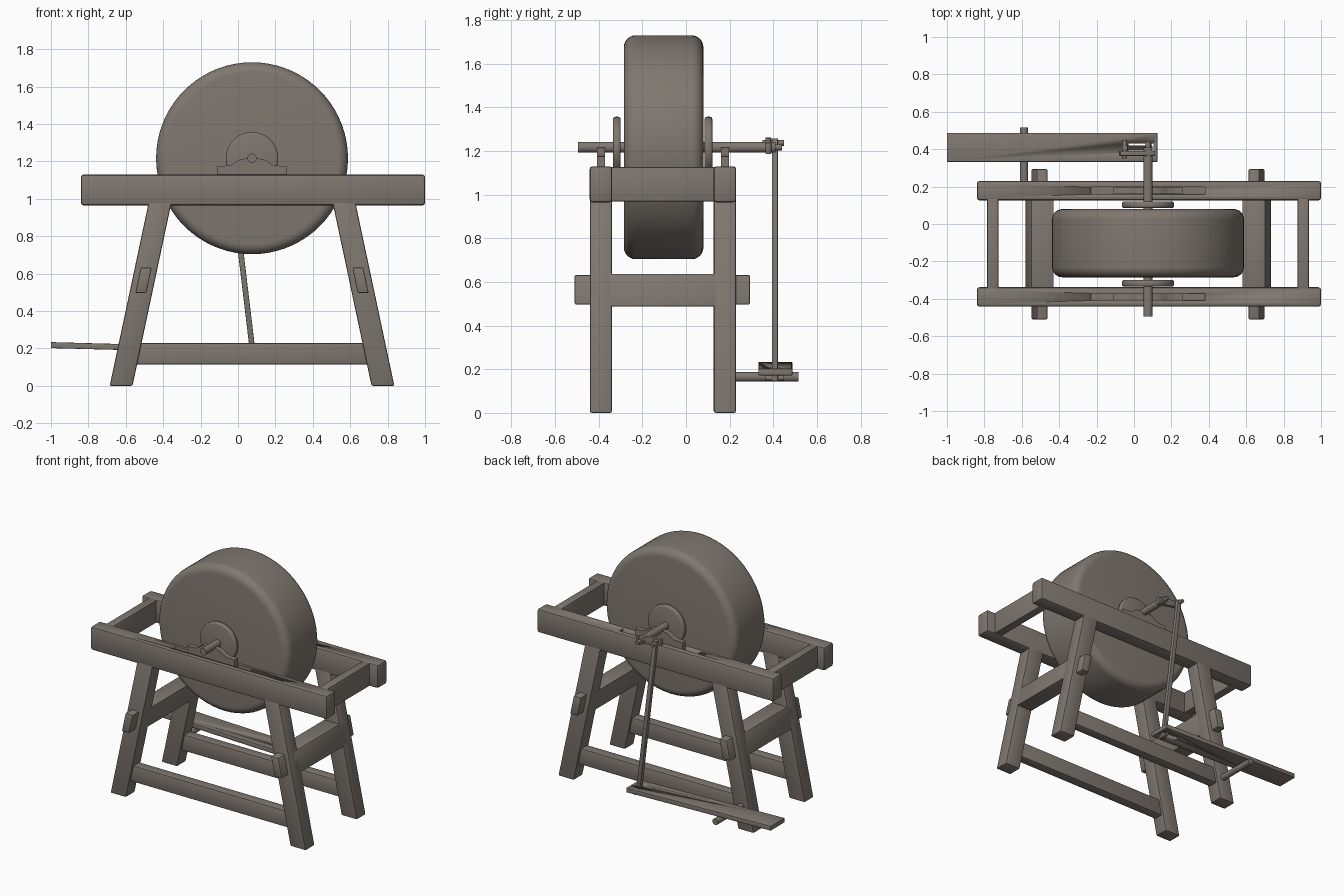
import bpy, bmesh, math
from mathutils import Matrix, Vector

if "Cube" in bpy.data.objects:
    bpy.data.objects.remove(bpy.data.objects["Cube"])

CX = 0.075                      # wheel / frame centre in x
AXLE_Z = 1.217
YF, YB = -0.39, 0.178           # centre lines of front and back frames

mat = bpy.data.materials.new("weathered grey brown")
mat.diffuse_color = (0.215, 0.187, 0.162, 1)
mat.use_nodes = True
mat.node_tree.nodes["Principled BSDF"].inputs["Base Color"].default_value = mat.diffuse_color


def finish(name, bm, bevel=0.0, segs=2, caps_only=False):
    bmesh.ops.recalc_face_normals(bm, faces=bm.faces)
    if bevel:
        edges = [e for e in bm.edges
                 if not caps_only or any(len(f.verts) > 4 for f in e.link_faces)]
        bmesh.ops.bevel(bm, geom=edges, offset=bevel, segments=segs,
                        profile=0.5, affect='EDGES', clamp_overlap=True)
    me = bpy.data.meshes.new(name)
    bm.to_mesh(me)
    bm.free()
    for p in me.polygons:
        p.use_smooth = True
    me.set_sharp_from_angle(angle=math.radians(35))
    me.materials.append(mat)
    ob = bpy.data.objects.new(name, me)
    bpy.context.collection.objects.link(ob)
    return ob


def prism(name, pts, y0, y1, bevel=0.0):
    """Extrude an x-z outline from y0 to y1."""
    bm = bmesh.new()
    f = bm.faces.new([bm.verts.new((x, y0, z)) for x, z in pts])
    r = bmesh.ops.extrude_face_region(bm, geom=[f])
    bmesh.ops.translate(bm, vec=(0, y1 - y0, 0),
                        verts=[v for v in r["geom"] if isinstance(v, bmesh.types.BMVert)])
    return finish(name, bm, bevel)


def box(name, x0, x1, y0, y1, z0, z1, bevel=0.0):
    return prism(name, [(x0, z0), (x1, z0), (x1, z1), (x0, z1)], y0, y1, bevel)


def disc(name, x, z, r, y0, y1, n=24, bevel=0.0, segs=3):
    """Cylinder lying along y."""
    bm = bmesh.new()
    m = Matrix.Translation((x, (y0 + y1) / 2, z)) @ Matrix.Rotation(math.pi / 2, 4, 'X')
    bmesh.ops.create_cone(bm, cap_ends=True, segments=n, radius1=r, radius2=r,
                          depth=y1 - y0, matrix=m)
    return finish(name, bm, bevel, segs, True)


def cut(ob, cutter):
    cutter.hide_render = True
    cutter.hide_viewport = False
    cutter.display_type = 'WIRE'
    m = ob.modifiers.new("cut", 'BOOLEAN')
    m.operation = 'DIFFERENCE'
    m.solver = 'EXACT'
    m.object = cutter


def leg_x(z, off, side):
    """x on a splayed leg at height z, off = distance from the leg's centre line."""
    return CX + side * (0.70 - 0.2124 * z + off)


def slanted(z0, z1, w, side):
    return [(leg_x(z0, -w, side), z0), (leg_x(z0, w, side), z0),
            (leg_x(z1, w, side), z1), (leg_x(z1, -w, side), z1)]


# grinding wheel, axle and flanges
disc("grinding_wheel", CX, AXLE_Z, 0.513, -0.285, 0.08, 72, 0.055, 6)
disc("axle", CX, AXLE_Z, 0.025, -0.495, 0.41)
disc("axle_tip", CX, AXLE_Z, 0.014, 0.40, 0.44, 16)
for label, y in (("front", -0.317), ("back", 0.103)):
    disc(label + "_flange", CX, AXLE_Z, 0.14, y - 0.018, y + 0.018, 48, 0.012)

# both side frames: slotted rail, bearing block, lower stretcher, legs
half = [(0.185, 1.09), (0.185, 1.175), (0.12, 1.178), (0.095, 1.19),
        (0.075, 1.207), (0.04, 1.215)]
block = [(CX + x, z) for x, z in half] + [(CX - x, z) for x, z in reversed(half)]
for label, y in (("front", YF), ("back", YB)):
    rail = box(label + "_rail", -0.84, 1.0, y - 0.052, y + 0.052, 0.965, 1.13, 0.014)
    cut(rail, box(label + "_slot_cutter", -0.23, 0.38, y - 0.019, y + 0.019, 1.10, 1.2))
    prism(label + "_bearing_block", block, y - 0.018, y + 0.018)
    box(label + "_lower_stretcher", CX - 0.65, CX + 0.65, y - 0.035, y + 0.035,
        0.115, 0.23, 0.008)
    for sname, s in (("left", -1), ("right", 1)):
        prism(f"{label}_{sname}_leg", slanted(0, 1.0, 0.061, s),
              y - 0.051, y + 0.051, 0.009)

# cross members: rail ends, upper stretchers and their through tenons
for sname, s in (("left", -1), ("right", 1)):
    x = CX + s * 0.83
    box(sname + "_end_bar", x - 0.03, x + 0.03, YF, YB, 0.968, 1.127, 0.006)
    prism(sname + "_cross_stretcher", slanted(0.487, 0.637, 0.061, s), YF, YB, 0.006)
    prism(sname + "_through_tenon", slanted(0.497, 0.632, 0.029, s),
          -0.51, 0.293, 0.006)

# treadle board with slot, and its pivot peg
board = prism("treadle_board", [(-1.0, 0.202), (0.125, 0.172), (0.125, 0.203), (-1.0, 0.234)],
              0.332, 0.487, 0.003)
cut(board, box("treadle_slot_cutter", -0.03, 0.105, 0.384, 0.430, 0.1, 0.3))
disc("treadle_pivot", -0.588, 0.165, 0.022, 0.17, 0.515)

# crank arm, crank pin, connecting rod and lower pin
PX, PZ = -0.05, 1.237
d = Vector((CX - PX, AXLE_Z - PZ)).normalized()
n = Vector((-d.y, d.x))
a, b = Vector((PX, PZ)) - d * 0.028, Vector((CX, AXLE_Z)) + d * 0.035
prism("crank_arm", [tuple(p) for p in (a - n * 0.022, b - n * 0.026, b + n * 0.026, a + n * 0.022)],
      0.364, 0.391, 0.004)
disc("crank_pin", PX, PZ, 0.013, 0.35, 0.45, 16)
prism("connecting_rod", [(0.068, 0.145), (0.098, 0.145), (PX + 0.015, 1.258), (PX - 0.015, 1.258)],
      0.393, 0.421, 0.003)
disc("lower_rod_pin", 0.083, 0.16, 0.011, 0.365, 0.448, 16)
